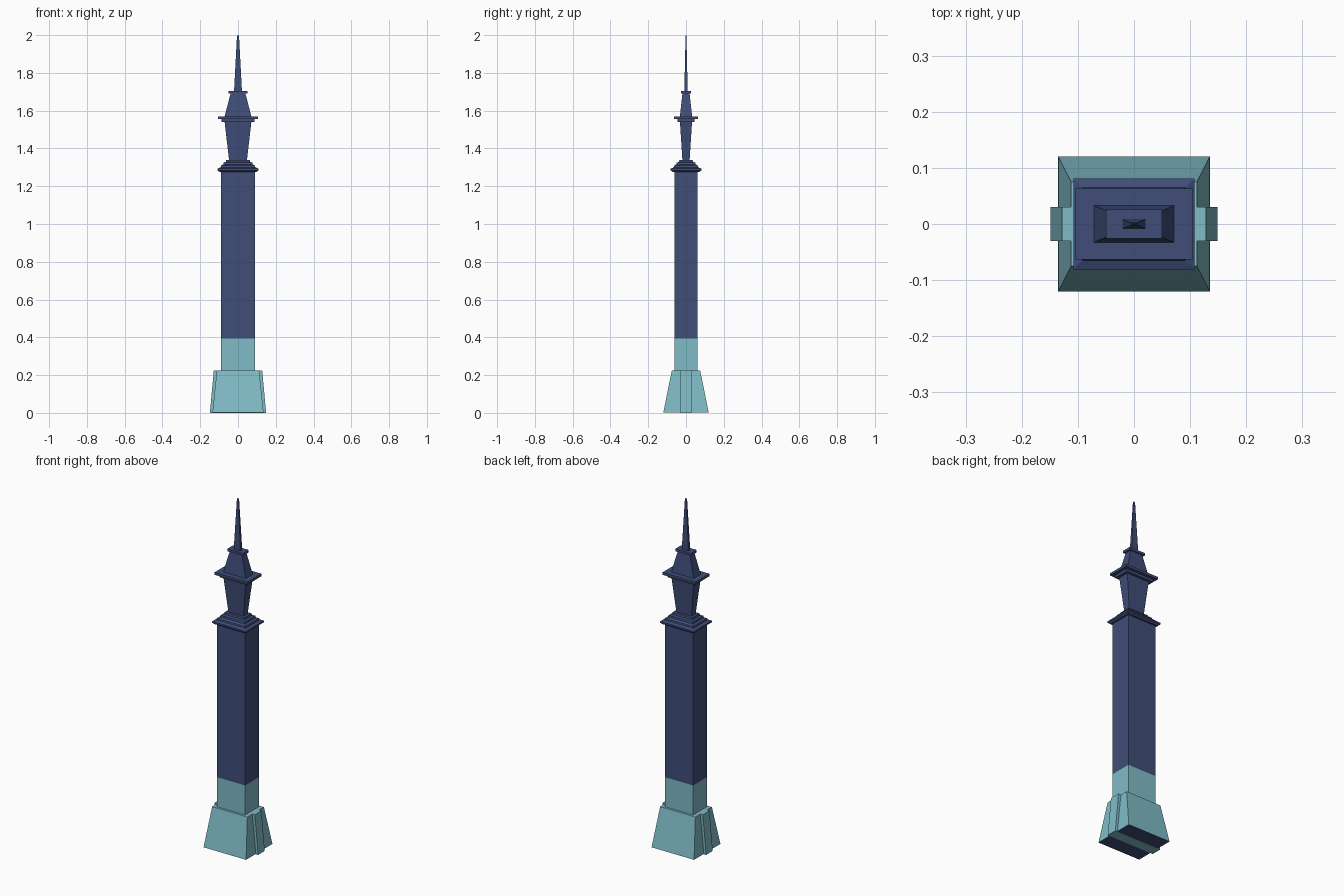
import bpy


def material(name, rgb):
    m = bpy.data.materials.new(name)
    m.diffuse_color = (*rgb, 1)
    return m


teal = material("pale_teal", (0.215, 0.50, 0.565))
navy = material("navy_blue", (0.050, 0.075, 0.190))


def loft(name, rings, mat, bottom_mat=None):
    """Closed rectangular loft; rings are (half_x, half_y, z)."""
    verts, faces = [], [(3, 2, 1, 0)]
    for x, y, z in rings:
        verts += [(-x, -y, z), (x, -y, z), (x, y, z), (-x, y, z)]
    for r in range(len(rings) - 1):
        a = r * 4
        for i in range(4):
            j = (i + 1) % 4
            faces.append((a + i, a + j, a + 4 + j, a + 4 + i))
    n = len(verts)
    faces.append((n - 4, n - 3, n - 2, n - 1))
    me = bpy.data.meshes.new(name)
    me.from_pydata(verts, [], faces)
    me.materials.append(mat)
    if bottom_mat:
        me.materials.append(bottom_mat)
        me.polygons[0].material_index = 1
    ob = bpy.data.objects.new(name, me)
    bpy.context.collection.objects.link(ob)
    return ob


# Sloped plinth, with a narrow buttress running through to both sides
loft("plinth", [(0.135, 0.12, 0.002), (0.112, 0.075, 0.225)], teal, navy)
loft("side_buttress", [(0.149, 0.03, 0), (0.128, 0.03, 0.2255)], teal)

# Shaft in two colours
loft("shaft_lower", [(0.089, 0.062, 0.22), (0.089, 0.062, 0.395)], teal)
loft("shaft_upper", [(0.089, 0.062, 0.395), (0.089, 0.062, 1.28)], navy)

# Stepped capital
loft("capital", [(0.098, 0.071, 1.276), (0.108, 0.081, 1.284),
                 (0.108, 0.081, 1.293), (0.092, 0.065, 1.300),
                 (0.090, 0.063, 1.309), (0.078, 0.051, 1.316),
                 (0.076, 0.049, 1.325), (0.064, 0.037, 1.329),
                 (0.062, 0.035, 1.340)], navy)

# Lantern: body flaring upwards, two plates, tapering roof, small cap
loft("lantern_body", [(0.047, 0.019, 1.335), (0.071, 0.032, 1.542)], navy)
loft("lantern_lower_plate", [(0.087, 0.046, 1.54), (0.087, 0.046, 1.556)], navy)
loft("lantern_upper_plate", [(0.105, 0.063, 1.555), (0.105, 0.063, 1.569)], navy)
loft("lantern_roof", [(0.072, 0.033, 1.565), (0.039, 0.019, 1.692)], navy)
loft("roof_cap", [(0.050, 0.026, 1.691), (0.050, 0.026, 1.705)], navy)

# Slender spire
loft("spire", [(0.021, 0.009, 1.70), (0.006, 0.0025, 1.985),
               (0.003, 0.001, 2.0)], navy)
